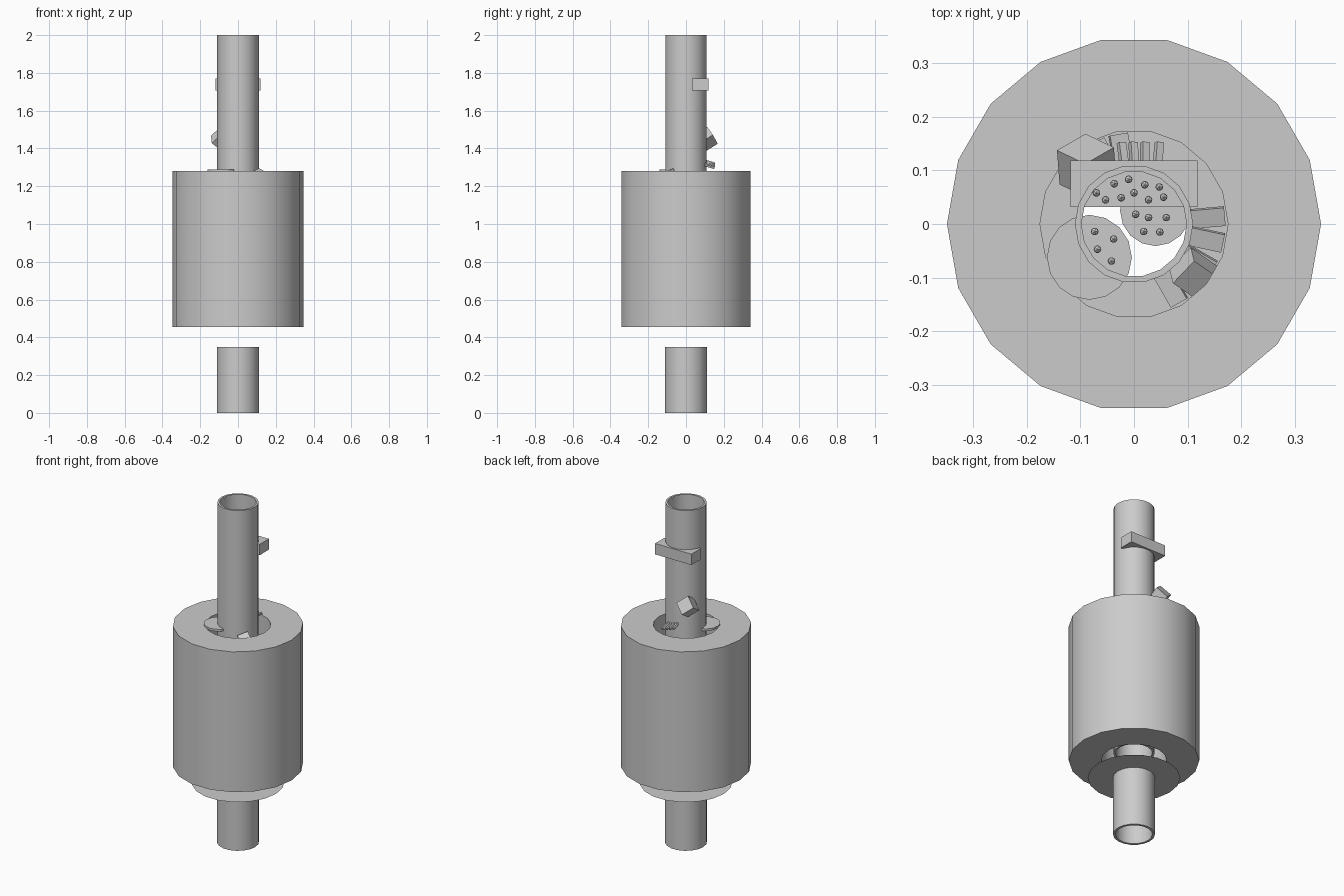
import bpy, math, random
from mathutils import Euler

if "Cube" in bpy.data.objects:
    bpy.data.objects.remove(bpy.data.objects["Cube"])

random.seed(4)
SIDES = 18


def mesh_object(name, verts, faces, smooth=False):
    me = bpy.data.meshes.new(name)
    me.from_pydata(verts, [], faces)
    me.update()
    ob = bpy.data.objects.new(name, me)
    bpy.context.collection.objects.link(ob)
    if smooth:
        bpy.context.view_layer.objects.active = ob
        ob.select_set(True)
        bpy.ops.object.shade_smooth_by_angle(angle=math.radians(30))
        ob.select_set(False)
    return ob


def lathe(name, profile, closed=True):
    """Revolve (radius, height) points around z."""
    n = len(profile)
    verts = [(r * math.cos(2 * math.pi * i / SIDES), r * math.sin(2 * math.pi * i / SIDES), z)
             for i in range(SIDES) for r, z in profile]
    faces = []
    for i in range(SIDES):
        j = (i + 1) % SIDES
        for k in range(n if closed else n - 1):
            m = (k + 1) % n
            faces.append((i * n + k, j * n + k, j * n + m, i * n + m))
    return mesh_object(name, verts, faces, True)


def tube(name, inner, outer, z0, z1):
    return lathe(name, [(outer, z0), (outer, z1), (inner, z1), (inner, z0)])


def box(name, loc, size, rot=(0, 0, 0)):
    bpy.ops.mesh.primitive_cube_add(size=1, location=loc, rotation=[math.radians(a) for a in rot])
    ob = bpy.context.object
    ob.name = name
    ob.scale = size
    return ob


def disc(name, loc, radius, depth, tilt=(0, 0, 0)):
    bpy.ops.mesh.primitive_cylinder_add(vertices=16, radius=radius, depth=depth, location=loc,
                                        rotation=tilt)
    bpy.context.object.name = name


# main body: lower tube, flat flange, thick barrel and long upper tube
tube("lower_tube", 0.098, 0.112, 0.0, 0.35)
lathe("flange", [(0.098, 0.349), (0.247, 0.349)], closed=False)
tube("barrel", 0.175, 0.348, 0.455, 1.28)
tube("upper_tube", 0.098, 0.11, 0.5, 2.0)

# cross block and tilted cube on the upper tube
box("cross_block", (0, 0.075, 1.738), (0.236, 0.087, 0.064))
box("tilted_cube", (-0.088, 0.108, 1.45), (0.075, 0.075, 0.075), (40, 35, 30))

# comb of small slats behind the tube
for i, x in enumerate((-0.02, 0.0, 0.02, 0.045)):
    box(f"comb_slat_{i}", (x, 0.125, 1.325 - 0.006 * i), (0.014, 0.055, 0.012), (-18, 25, -4 * i))

# thin round plates crossing the tube
disc("left_plate", (-0.083, -0.062, 1.283), 0.079, 0.012)
disc("inner_plate", (0.04, 0.025, 1.15), 0.066, 0.012)

# tilted wedge at the barrel mouth
box("mouth_wedge", (0.115, -0.095, 1.25), (0.07, 0.06, 0.05), (20, 25, -35))

# fan blades stepping down between tube and barrel
for i, a in enumerate((-60, -45, -30, -12, 5, 100, 115, 130)):
    t = math.radians(a)
    box(f"fan_blade_{i}", (0.137 * math.cos(t), 0.137 * math.sin(t), 1.18 - 0.05 * i),
        (0.065, 0.035, 0.012), (15, 0, a))

# small beads inside the tube
beads = [(-0.07, 0.058), (-0.037, 0.075), (-0.01, 0.083), (0.02, 0.073), (0.047, 0.069),
         (-0.053, 0.045), (-0.024, 0.049), (0, 0.058), (0.027, 0.045), (0.055, 0.05)]
low_beads = [(0.003, 0.018), (0.027, 0.012), (0.06, 0.012), (0.018, -0.014), (0.048, -0.015),
             (-0.073, -0.014), (-0.038, -0.028), (-0.068, -0.047), (-0.042, -0.069)]
for i, (x, y) in enumerate(beads + low_beads):
    z = random.uniform(1.79, 1.93) if i < len(beads) else random.uniform(1.35, 1.85)
    bpy.ops.mesh.primitive_ico_sphere_add(subdivisions=1, radius=0.008, location=(x, y, z))
    bpy.context.object.name = f"bead_{i}"
